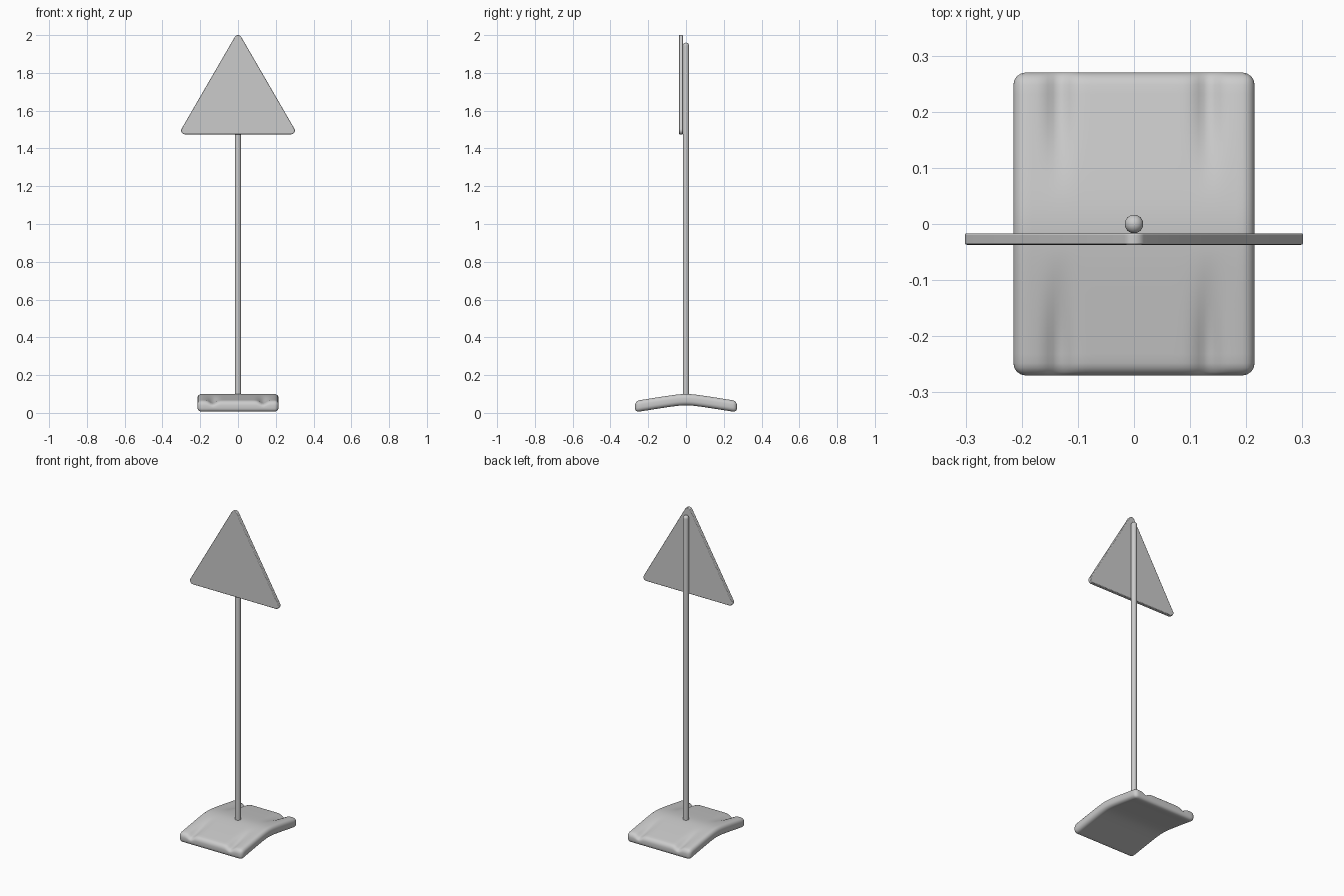
import bpy, bmesh, math
from mathutils import Vector

if "Cube" in bpy.data.objects:
    bpy.data.objects.remove(bpy.data.objects["Cube"])

grey = bpy.data.materials.new("light grey")
grey.use_nodes = True
grey.diffuse_color = (0.6, 0.6, 0.6, 1)
grey.node_tree.nodes["Principled BSDF"].inputs["Base Color"].default_value = (0.6, 0.6, 0.6, 1)


def finish(bm, name, angle):
    """Turn a bmesh into a smooth shaded object."""
    bmesh.ops.recalc_face_normals(bm, faces=bm.faces)
    mesh = bpy.data.meshes.new(name)
    bm.to_mesh(mesh)
    bm.free()
    mesh.materials.append(grey)
    obj = bpy.data.objects.new(name, mesh)
    bpy.context.collection.objects.link(obj)
    bpy.ops.object.select_all(action='DESELECT')
    obj.select_set(True)
    bpy.context.view_layer.objects.active = obj
    bpy.ops.object.shade_smooth_by_angle(angle=math.radians(angle))
    return obj


def smoothstep(a, b, v):
    t = min(max((v - a) / (b - a), 0), 1)
    return t * t * (3 - 2 * t)


# Base: rounded slab, sliced, then arched and grooved
half_x, half_y, thick, drop = 0.215, 0.27, 0.06, 0.037
bm = bmesh.new()
bmesh.ops.create_cube(bm, size=1)
for v in bm.verts:
    v.co = Vector((v.co.x * 2 * half_x, v.co.y * 2 * half_y, (v.co.z + 0.5) * thick))
bmesh.ops.bevel(bm, geom=bm.edges[:], offset=0.022, segments=4, profile=0.5, affect='EDGES')
for normal, half, count in (((1, 0, 0), half_x, 40), ((0, 1, 0), half_y, 32)):
    for i in range(1, count):
        offset = (2 * i / count - 1) * (half - 0.023)
        bmesh.ops.bisect_plane(bm, geom=bm.verts[:] + bm.edges[:] + bm.faces[:],
                               plane_co=Vector(normal) * offset, plane_no=normal)
soft = 0.05
reach = math.hypot(half_y, soft) - soft
for v in bm.verts:
    x, y, z = abs(v.co.x), abs(v.co.y), v.co.z
    arch = drop * (1 - (math.hypot(y, soft) - soft) / reach)
    groove = 0.017 * math.exp(-((x - 0.133) / 0.022) ** 2) * smoothstep(0.04, 0.24, y)
    v.co.z = z + 0.003 + arch - groove * smoothstep(0.3, 1, z / thick)
finish(bm, "base", 40)

# Pole: cylinder with a domed top
radius, foot, top = 0.0165, 0.07, 1.96
bm = bmesh.new()
profile = [(0, foot), (radius, foot)]
for i in range(7):
    a = math.pi / 2 * i / 6
    profile.append((radius * math.cos(a), top - radius + radius * math.sin(a)))
verts = [bm.verts.new((r, 0, z)) for r, z in profile]
edges = [bm.edges.new(pair) for pair in zip(verts, verts[1:])]
bmesh.ops.spin(bm, geom=verts + edges, cent=(0, 0, 0), axis=(0, 0, 1),
               angle=math.tau, steps=32)
bmesh.ops.remove_doubles(bm, verts=bm.verts, dist=0.0001)
finish(bm, "pole", 40)

# Sign: triangular plate with rounded corners
corner, front, back = 0.02, -0.037, -0.0165
centres = [(0, 2 - corner, 90), (-0.281, 1.475 + corner, 210), (0.281, 1.475 + corner, 330)]
bm = bmesh.new()
outline = []
for cx, cz, mid in centres:
    for i in range(9):
        a = math.radians(mid - 60 + 15 * i)
        outline.append(bm.verts.new((cx + corner * math.cos(a), front, cz + corner * math.sin(a))))
face = bm.faces.new(outline)
extruded = bmesh.ops.extrude_face_region(bm, geom=[face])["geom"]
bmesh.ops.translate(bm, verts=[g for g in extruded if isinstance(g, bmesh.types.BMVert)],
                    vec=(0, back - front, 0))
sign = finish(bm, "triangle_sign", 35)
bevel = sign.modifiers.new("soft rim", 'BEVEL')
bevel.width = 0.003
bevel.segments = 2
bevel.angle_limit = math.radians(50)
